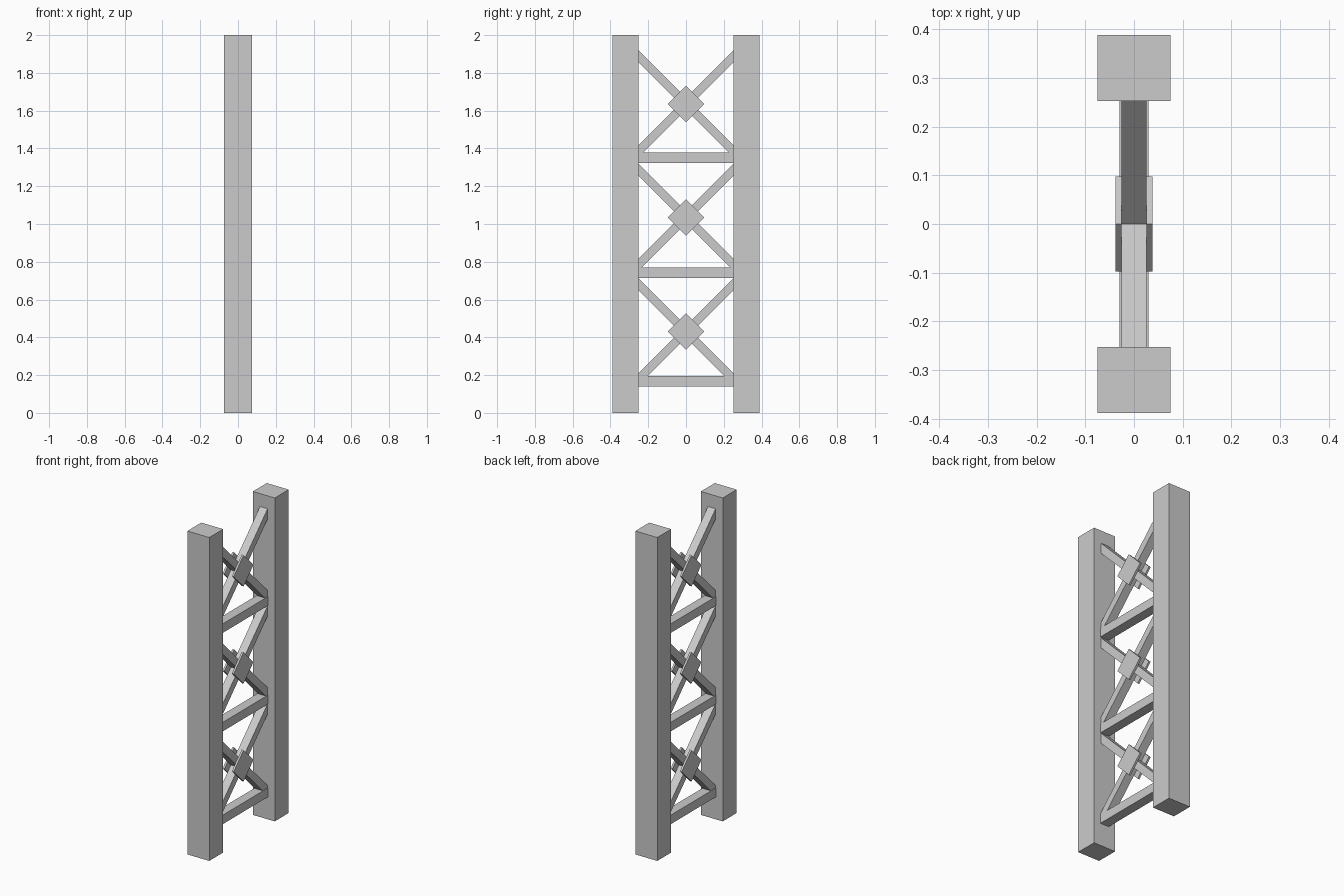
import bpy

if "Cube" in bpy.data.objects:
    bpy.data.objects.remove(bpy.data.objects["Cube"])

INNER, OUTER = 0.252, 0.388   # post inner / outer faces in y


def prism(name, profile, x0, x1):
    """Extrude a convex (y, z) outline along x from x0 to x1."""
    n = len(profile)
    verts = [(x, y, z) for x in (x0, x1) for y, z in profile]
    faces = [tuple(reversed(range(n))), tuple(range(n, 2 * n))]
    faces += [(i, (i + 1) % n, n + (i + 1) % n, n + i) for i in range(n)]
    mesh = bpy.data.meshes.new(name)
    mesh.from_pydata(verts, [], faces)
    mesh.update()
    obj = bpy.data.objects.new(name, mesh)
    bpy.context.collection.objects.link(obj)
    return obj


def rect(y0, y1, z0, z1):
    return [(y0, z0), (y1, z0), (y1, z1), (y0, z1)]


# Upright posts
prism("post_right", rect(INNER, OUTER, 0, 2), -0.075, 0.075)
prism("post_left", rect(-OUTER, -INNER, 0, 2), -0.075, 0.075)

# Horizontal rungs
for i, z in enumerate((0.168, 0.742, 1.351)):
    prism(f"rung_{i + 1}", rect(-INNER, INNER, z - 0.028, z + 0.028), -0.03, 0.03)

# Cross-braced bays, each with a diamond plate on both sides
for i, c in enumerate((0.43, 1.035, 1.636)):
    h, d = 0.032, 0.097
    rising = [(-INNER, c - INNER - h), (INNER, c + INNER - h),
              (INNER, c + INNER + h), (-INNER, c - INNER + h)]
    falling = [(-y, z) for y, z in reversed(rising)]
    prism(f"brace_rising_{i + 1}", rising, -0.026, 0.026)
    prism(f"brace_falling_{i + 1}", falling, -0.026, 0.026)
    diamond = [(0, c - d), (d, c), (0, c + d), (-d, c)]
    prism(f"plate_front_{i + 1}", diamond, 0.026, 0.038)
    prism(f"plate_back_{i + 1}", diamond, -0.038, -0.026)
